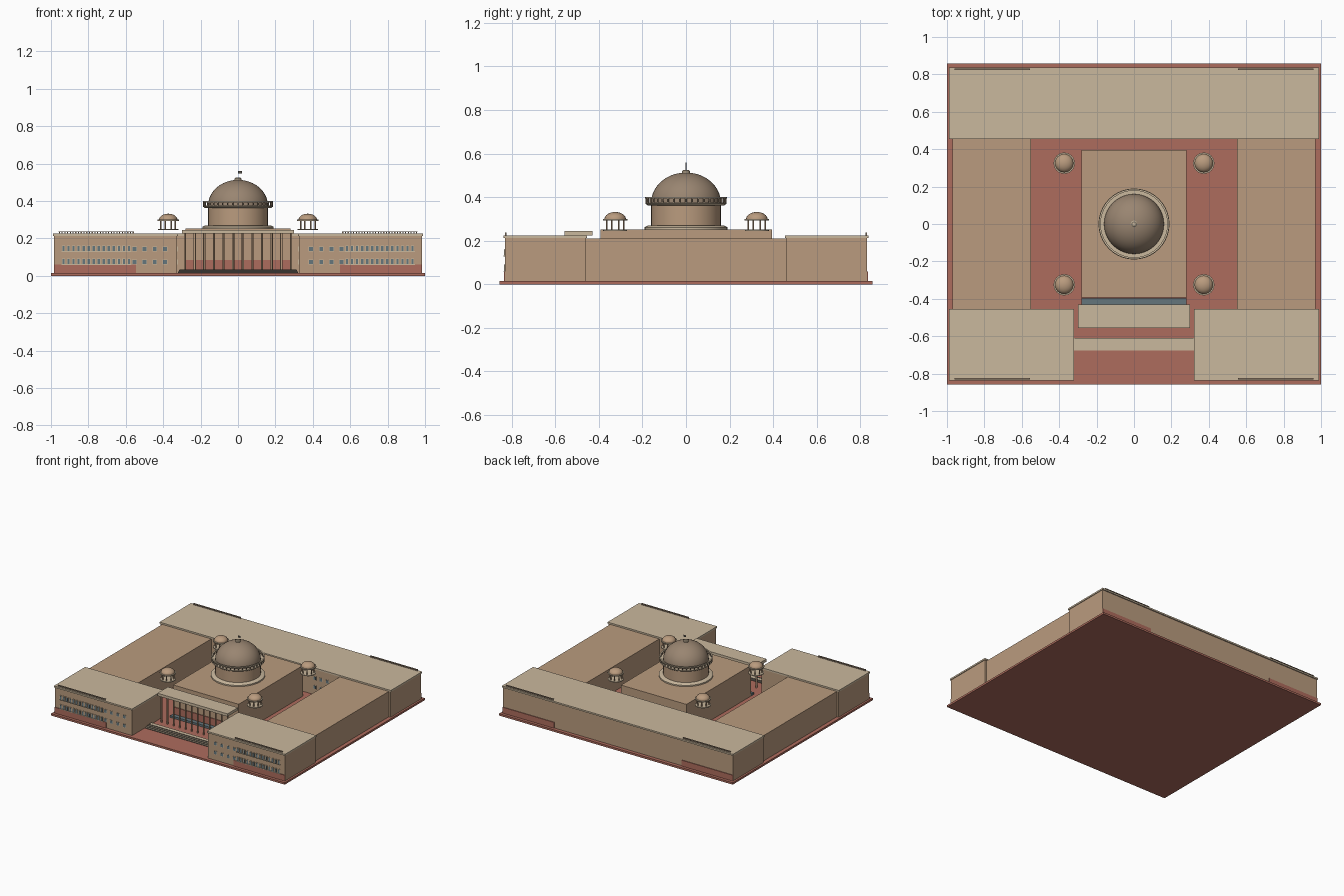
import bpy, bmesh
from math import sin, cos, pi
from mathutils import Matrix, Vector

if "Cube" in bpy.data.objects:
    bpy.data.objects.remove(bpy.data.objects["Cube"])


def material(name, rgb):
    m = bpy.data.materials.new(name)
    m.use_nodes = True
    m.diffuse_color = (*rgb, 1)
    m.node_tree.nodes["Principled BSDF"].inputs["Base Color"].default_value = (*rgb, 1)
    return m


tan = material("tan sandstone", (0.49, 0.33, 0.21))
cream = material("cream stone", (0.59, 0.48, 0.34))
brick = material("red sandstone", (0.42, 0.15, 0.11))
glass = material("blue grey glass", (0.13, 0.18, 0.20))
umber = material("dome stone", (0.32, 0.235, 0.165))
slate = material("dark step stone", (0.10, 0.09, 0.075))


def finish(bm, name, mats, smooth=False):
    bmesh.ops.recalc_face_normals(bm, faces=bm.faces[:])
    me = bpy.data.meshes.new(name)
    bm.to_mesh(me)
    bm.free()
    ob = bpy.data.objects.new(name, me)
    bpy.context.collection.objects.link(ob)
    for m in mats:
        me.materials.append(m)
    if smooth:
        bpy.ops.object.select_all(action='DESELECT')
        ob.select_set(True)
        bpy.context.view_layer.objects.active = ob
        bpy.ops.object.shade_smooth_by_angle()
    return ob


def add_box(bm, x0, x1, y0, y1, z0, z1, index=0):
    mid = Vector((x0 + x1, y0 + y1, z0 + z1)) / 2
    size = Matrix.Diagonal((abs(x1 - x0), abs(y1 - y0), abs(z1 - z0), 1))
    verts = bmesh.ops.create_cube(bm, size=1, matrix=Matrix.Translation(mid) @ size)["verts"]
    for f in {f for v in verts for f in v.link_faces}:
        f.material_index = index


def add_post(bm, x, y, z0, z1, r, sides=8):
    bmesh.ops.create_cone(bm, cap_ends=True, segments=sides, radius1=r, radius2=r,
                          depth=z1 - z0, matrix=Matrix.Translation((x, y, (z0 + z1) / 2)))


def box(name, mat, *bounds):
    bm = bmesh.new()
    add_box(bm, *bounds)
    return finish(bm, name, [mat])


def lathe(name, mat, profile, x=0, y=0, steps=40):
    bm = bmesh.new()
    verts = [bm.verts.new((r, 0, z)) for r, z in profile]
    edges = [bm.edges.new(p) for p in zip(verts, verts[1:])]
    bmesh.ops.spin(bm, geom=verts + edges, cent=(0, 0, 0), axis=(0, 0, 1),
                   angle=2 * pi, steps=steps)
    bmesh.ops.remove_doubles(bm, verts=bm.verts[:], dist=1e-5)
    bmesh.ops.translate(bm, verts=bm.verts[:], vec=(x, y, 0))
    return finish(bm, name, [mat], True)


def cap(r, z, h, n=10):
    # quarter ellipse for a dome profile
    return [(r * cos(pi / 2 * i / n) if i < n else 0, z + h * sin(pi / 2 * i / n))
            for i in range(n + 1)]


FLOOR, WALL = 0.015, 0.213
box("platform", brick, -1, 1, -0.857, 0.857, 0, FLOOR)

# Rear wing, with overhanging roof slab
box("rear_wing", tan, -0.985, 0.985, 0.46, 0.83, FLOOR, WALL)
box("rear_roof", cream, -0.99, 0.99, 0.455, 0.838, WALL, 0.225)

for side, s in (("left", 1), ("right", -1)):
    # Side and front wings
    box(side + "_wing", tan, s * 0.55, s * 0.97, -0.46, 0.46, FLOOR, WALL - 0.002)
    box(side + "_front_wing", tan, s * 0.325, s * 0.985, -0.83, -0.46, FLOOR, WALL)
    box(side + "_front_roof", cream, s * 0.32, s * 0.99, -0.838, -0.455, WALL, 0.225)

    for end, t in (("front", -1), ("rear", 1)):
        # Red plinth facing
        box(f"{side}_{end}_plinth", brick, s * 0.545, s * 0.985, t * 0.829, t * 0.835, FLOOR, 0.06)
        # Roof balustrade
        bm = bmesh.new()
        add_box(bm, s * 0.555, s * 0.96, t * 0.823, t * 0.831, 0.233, 0.237)
        for i in range(28):
            x = s * (0.56 + 0.395 * i / 27)
            add_box(bm, x - 0.003, x + 0.003, t * 0.824, t * 0.83, 0.225, 0.233)
        finish(bm, f"{side}_{end}_balustrade", [umber])

    # Framed tall windows with sills on the front wing
    bm = bmesh.new()
    for z in (0.062, 0.132):
        add_box(bm, s * 0.57, s * 0.945, -0.838, -0.829, z - 0.004, z)
        for i in range(14):
            x = s * (0.583 + 0.35 * i / 13)
            add_box(bm, x - 0.009, x + 0.009, -0.834, -0.829, z, z + 0.031)
            add_box(bm, x - 0.006, x + 0.006, -0.836, -0.829, z, z + 0.027, 1)
    finish(bm, side + "_tall_windows", [cream, glass])

    # Square windows on the front wing and on the courtyard wall
    bm = bmesh.new()
    for wall in (-0.83, 0.46):
        for z in (0.063, 0.133):
            for x in (0.335, 0.39, 0.445, 0.5, 0.553):
                if wall < 0 and x < 0.35 or wall > 0 and x > 0.53:
                    continue
                add_box(bm, s * (x - 0.013), s * (x + 0.013), wall - 0.002, wall + 0.001, z - 0.003, z + 0.025)
                add_box(bm, s * (x - 0.01), s * (x + 0.01), wall - 0.004, wall + 0.001, z, z + 0.022, 1)
    finish(bm, side + "_square_windows", [cream, glass])

# Central hall
box("central_hall", tan, -0.28, 0.28, -0.392, 0.395, FLOOR, 0.252)
box("hall_red_base", brick, -0.28, 0.28, -0.397, -0.391, FLOOR, 0.085)
box("hall_landing", glass, -0.28, 0.28, -0.43, -0.397, FLOOR, 0.03)

# Portico
box("portico_roof", cream, -0.3, 0.3, -0.557, -0.43, 0.225, 0.246)
bm = bmesh.new()
for i in range(12):
    x = -0.283 + 0.566 * i / 11
    add_post(bm, x, -0.53, FLOOR, 0.225, 0.006, 12)
finish(bm, "portico_columns", [tan], True)

# Entrance steps: pale treads, dark risers
bm = bmesh.new()
for i in range(4):
    w = 0.322 - 0.003 * i
    add_box(bm, -w, w, -0.677 + 0.012 * i, -0.61, FLOOR + 0.005 * i, FLOOR + 0.005 * (i + 1))
bm.normal_update()
for f in bm.faces:
    f.material_index = 0 if f.normal.z > 0.5 else 1
finish(bm, "entrance_steps", [cream, slate])

# Great dome
lathe("dome_base_ring", cream, [(0, 0.252), (0.19, 0.252), (0.19, 0.262), (0.175, 0.27), (0, 0.27)])
lathe("dome_drum", tan, [(0, 0.265), (0.16, 0.265), (0.16, 0.376), (0, 0.376)])
lathe("gallery_floor", cream, [(0.155, 0.362), (0.175, 0.362), (0.187, 0.37), (0.187, 0.375), (0.155, 0.375)])
lathe("gallery_rail", cream, [(0.178, 0.393), (0.188, 0.393), (0.188, 0.4), (0.178, 0.4), (0.178, 0.393)])
bm = bmesh.new()
for i in range(40):
    a = 2 * pi * i / 40
    add_post(bm, 0.183 * cos(a), 0.183 * sin(a), 0.375, 0.393, 0.004, 6)
finish(bm, "gallery_balusters", [umber])
lathe("great_dome", umber, cap(0.16, 0.375, 0.138, 16))
lathe("dome_lantern", cream, [(0, 0.508), (0.018, 0.508), (0.018, 0.52), (0.012, 0.525), (0, 0.525)], steps=16)
bm = bmesh.new()
add_post(bm, 0, 0, 0.52, 0.56, 0.0015, 6)
add_box(bm, 0, 0.022, -0.0008, 0.0008, 0.546, 0.56)
finish(bm, "flag", [slate])

# Four domed kiosks
for x in (-0.373, 0.373):
    for y in (-0.325, 0.325):
        label = ("rear" if y > 0 else "front") + ("_left" if x > 0 else "_right")
        lathe(label + "_kiosk_floor", cream, [(0, 0.245), (0.055, 0.245), (0.055, 0.251), (0, 0.251)], x, y, 24)
        bm = bmesh.new()
        for i in range(8):
            a = 2 * pi * (i + 0.5) / 8
            add_post(bm, x + 0.042 * cos(a), y + 0.042 * sin(a), 0.251, 0.295, 0.004)
        finish(bm, label + "_kiosk_columns", [tan], True)
        lathe(label + "_kiosk_eave", cream, [(0, 0.293), (0.057, 0.293), (0.057, 0.3), (0, 0.3)], x, y, 24)
        lathe(label + "_kiosk_dome", tan, cap(0.049, 0.3, 0.032, 8) + [(0, 0.336)], x, y, 24)
